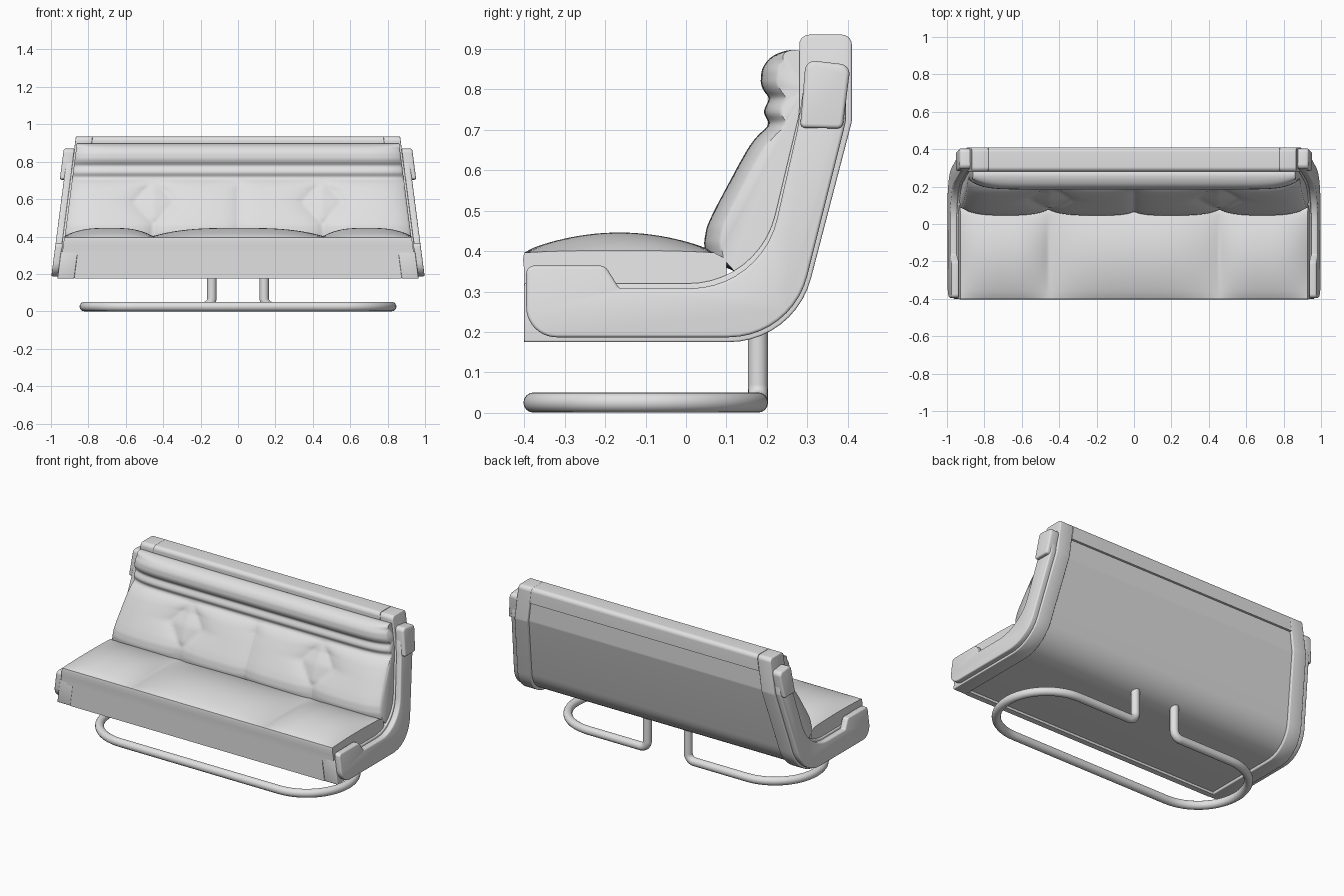
import bpy, bmesh, math
from mathutils import Vector

if "Cube" in bpy.data.objects:
    bpy.data.objects.remove(bpy.data.objects["Cube"])

grey = bpy.data.materials.new("light grey")
grey.diffuse_color = (0.75, 0.75, 0.75, 1)
grey.use_nodes = True
grey.node_tree.nodes["Principled BSDF"].inputs["Base Color"].default_value = grey.diffuse_color


def width(z):
    """Half width of the shell: it narrows towards the top."""
    return 0.965 - 0.13 * (z - 0.18)


def fillet(pts, closed=True, n=10):
    """Round the corners of a path; each point is (Vector, radius)."""
    out, m = [], len(pts)
    for i, (p, r) in enumerate(pts):
        if r == 0 or (not closed and i in (0, m - 1)):
            out.append(p)
            continue
        a = (pts[i - 1][0] - p).normalized()
        b = (pts[(i + 1) % m][0] - p).normalized()
        half = a.angle(b) / 2
        t = r / math.tan(half)
        c = p + (a + b).normalized() * (r / math.sin(half))
        va, vb = (p + a * t - c).normalized(), (p + b * t - c).normalized()
        out += [c + va.slerp(vb, k / n) * r for k in range(n + 1)]
    return out


def finish(ob, angle=35):
    bpy.ops.object.select_all(action='DESELECT')
    ob.select_set(True)
    bpy.context.view_layer.objects.active = ob
    bpy.ops.object.convert(target='MESH')
    bpy.ops.object.shade_smooth_by_angle(angle=math.radians(angle))
    return ob


def loft(name, rings, bevel=0, angle=35):
    """Skin closed rings of points and cap both ends."""
    bm = bmesh.new()
    vs = [[bm.verts.new(p) for p in ring] for ring in rings]
    n = len(vs[0])
    for a, b in zip(vs, vs[1:]):
        for j in range(n):
            k = (j + 1) % n
            bm.faces.new((a[j], a[k], b[k], b[j]))
    bm.faces.new(vs[0])
    bm.faces.new(vs[-1])
    bmesh.ops.recalc_face_normals(bm, faces=bm.faces)
    me = bpy.data.meshes.new(name)
    bm.to_mesh(me)
    bm.free()
    me.materials.append(grey)
    ob = bpy.data.objects.new(name, me)
    bpy.context.collection.objects.link(ob)
    if bevel:
        mod = ob.modifiers.new("bevel", 'BEVEL')
        mod.width, mod.segments = bevel, 3
        mod.limit_method, mod.angle_limit = 'ANGLE', math.radians(50)
    return finish(ob, angle)


def slab(name, prof, x0, x1, bevel=0):
    """Side profile (y, z, radius) extruded between two x functions of z."""
    p = fillet([(Vector((0, y, z)), r) for y, z, r in prof])
    return loft(name, [[(f(v.z), v.y, v.z) for v in p] for f in (x0, x1)], bevel)


inner = [(.41, .935, .025), (.28, .935, .025), (.28, .74, .1), (.18, .32, .22), (-.4, .32, 0)]
rim = [(-.4, .175, 0), (.268, .175, .21), (.41, .72, .05)] + inner
recessed = [(-.4, .175, 0), (-.365, .175, 0), (-.365, .19, 0), (.255, .19, .2),
            (.394, .72, .05), (.396, .84, 0), (.41, .84, 0)] + inner
plate = [(-.395, .187, .075), (.262, .187, .2), (.395, .72, .03), (.395, .8, 0),
         (.29, .8, 0), (.275, .7, .1), (.186, .308, .22), (-.165, .308, .012),
         (-.2, .364, .025), (-.395, .364, .02)]
pad = [(.282, .705, .012), (.387, .703, .015), (.407, .86, .025), (.296, .873, .025)]

# Shell: recessed middle panel with a raised border
slab("shell_panel", recessed, lambda z: .09 - width(z), lambda z: width(z) - .09)
for s, side in ((-1, "left"), (1, "right")):
    slab("shell_rim_" + side, rim, lambda z: s * (width(z) - .09), lambda z: s * width(z), .005)
    # Side plates and upper side pads
    slab("side_plate_" + side, plate, lambda z: s * (width(z) - .005),
         lambda z: s * (width(z) + .034), .008)
    slab("side_pad_" + side, pad, lambda z: s * (width(z) - .005),
         lambda z: s * (width(z) + .056), .01)

# Seat cushion: three puffed sections
N = 168
seat = []
for i in range(N + 1):
    u = -1 + 2 * i / N
    x0 = u * .935
    if abs(x0) < .46:
        s = x0 / .46
    else:
        s = (abs(x0) - .6975) / .2375
    puff = max(0, 1 - abs(s) ** 3)
    ring = [(-.4, .3), (-.4, .35), (-.403, .38)]
    for k in range(25):
        t = k / 24
        lift = max(0, math.sin(math.pi * t)) ** .75
        ring.append((-.4 + .47 * t, .396 + lift * (.006 + .044 * puff)))
    ring += [(.1, .38), (.1, .33), (0, .3)]
    seat.append([(u * (width(z) - .008), y, z) for y, z in ring])
loft("seat_cushion", seat, angle=50)

# Back cushion: puffed lower part, thin band and head roll
front = [(.05, .38), (.043, .42), (.05, .46), (.068, .5), (.12, .6), (.155, .66), (.18, .69),
         (.2, .705), (.205, .72), (.192, .738), (.194, .755), (.208, .778), (.192, .795),
         (.184, .815), (.187, .85), (.205, .878), (.235, .893), (.265, .899), (.285, .89)]


def sink(x, z):
    """Depth of seams, sides and diamond tufts on the back cushion."""
    e = abs(x) / width(z)
    d = .05 * e ** 14
    low = min(1, max(0, (.71 - z) / .06))
    d += low * .022 * math.exp(-abs(x) / .05)
    q = abs(abs(x) - .45) / .11 + abs(z - .585) / .12
    d += low * .026 * math.exp(-1.6 * abs(q - 1) if q > 1 else -.9 * (1 - q))
    d += low * .02 * math.exp(-abs(abs(x) - .46) / .06) * max(0, min(1, (.5 - z) / .08))
    return d * min(1, max(.0, (.9 - z) / .03))


line = []
for a, b in zip(front, front[1:]):
    m = 6 if b[1] - a[1] > .03 else 3
    line += [(a[0] + (b[0] - a[0]) * k / m, a[1] + (b[1] - a[1]) * k / m) for k in range(m)]
line.append(front[-1])
for _ in range(2):  # soften the profile
    line = [line[0]] + [((a[0] + 2 * b[0] + c[0]) / 4, (a[1] + 2 * b[1] + c[1]) / 4)
                        for a, b, c in zip(line, line[1:], line[2:])] + [line[-1]]
back = []
for i in range(N + 1):
    u = -1 + 2 * i / N
    ring = []
    for y, z in line:
        x = u * (width(z) - .01)
        ring.append((x, y + sink(x, z), z))
    ring += [(u * (width(z) - .01), y, z) for y, z in ((.3, .8), (.29, .7), (.24, .46), (.19, .37), (.12, .35))]
    back.append(ring)
loft("back_cushion", back, angle=60)

# Base: one bent tube with two uprights
half = [(Vector((.14, .178, .22)), 0), (Vector((.14, .178, .0255)), .045),
        (Vector((.822, .178, .0255)), .277), (Vector((.822, -.377, .0255)), .277)]
path = half + [(Vector((-p.x, p.y, p.z)), r) for p, r in reversed(half)]
pts = fillet(path, closed=False, n=16)
cu = bpy.data.curves.new("base_tube", 'CURVE')
cu.dimensions = '3D'
cu.bevel_depth, cu.bevel_resolution, cu.use_fill_caps = .025, 6, True
sp = cu.splines.new('POLY')
sp.points.add(len(pts) - 1)
for q, p in zip(sp.points, pts):
    q.co = (*p, 1)
cu.materials.append(grey)
tube = bpy.data.objects.new("base_tube", cu)
bpy.context.collection.objects.link(tube)
finish(tube)
